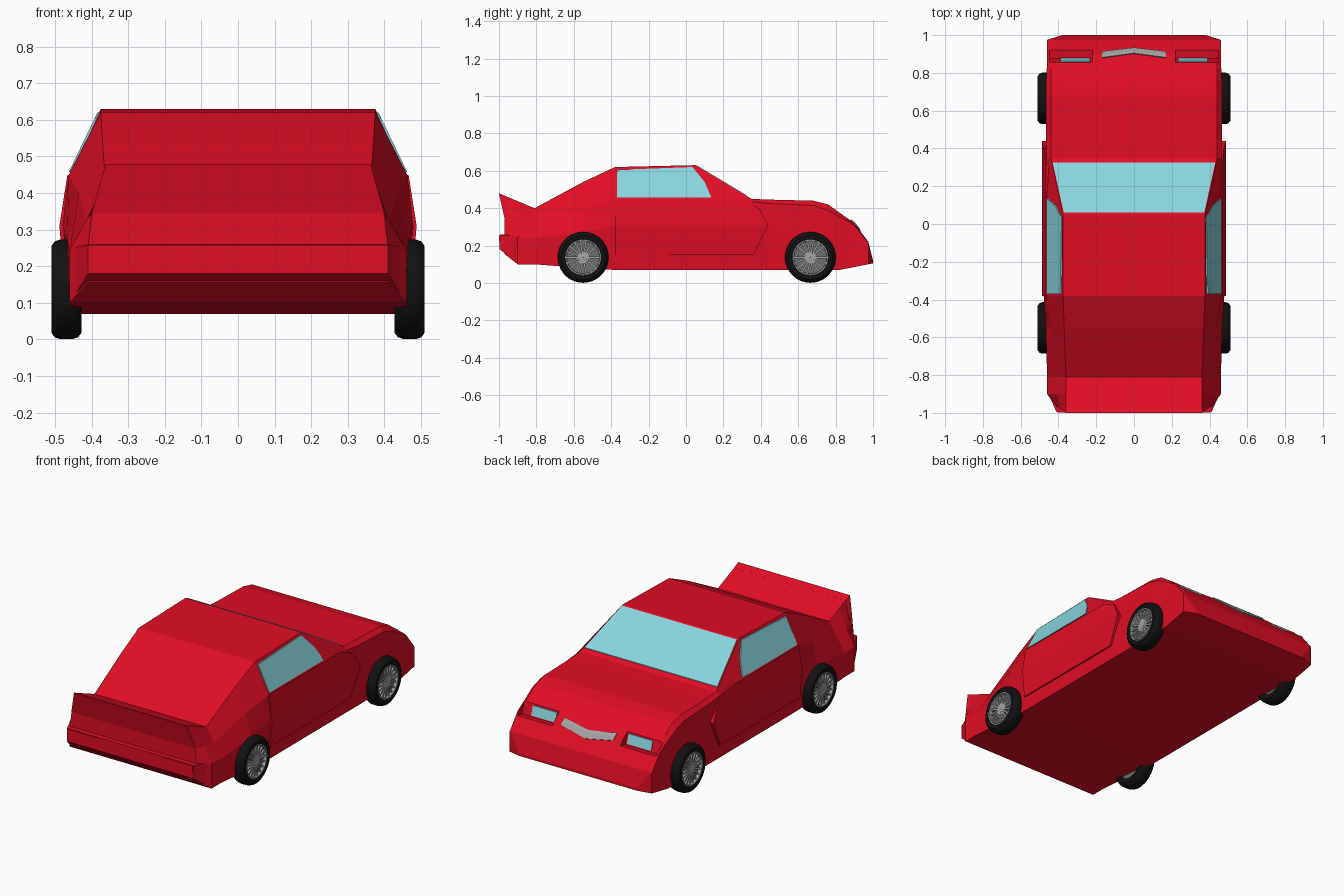
import bpy, bmesh, math
from mathutils import Matrix, Vector

if "Cube" in bpy.data.objects:
    bpy.data.objects.remove(bpy.data.objects["Cube"])


def material(name, rgb):
    m = bpy.data.materials.new(name)
    m.diffuse_color = (*rgb, 1)
    m.use_nodes = True
    m.node_tree.nodes["Principled BSDF"].inputs["Base Color"].default_value = m.diffuse_color
    return m


RED = material("red_paint", (0.75, 0.004, 0.018))
GLASS = material("pale_blue_glass", (0.25, 0.66, 0.72))
GREY = material("grey_trim", (0.37, 0.37, 0.37))
DARK = material("dark_grey_metal", (0.16, 0.16, 0.16))
BLACK = material("black_rubber", (0.006, 0.006, 0.006))


def finish(name, bm, mat):
    bmesh.ops.recalc_face_normals(bm, faces=bm.faces)
    me = bpy.data.meshes.new(name)
    bm.to_mesh(me)
    bm.free()
    me.materials.append(mat)
    ob = bpy.data.objects.new(name, me)
    bpy.context.collection.objects.link(ob)
    return ob


def hull(name, pts, mat):
    """Convex solid around the points."""
    bm = bmesh.new()
    for p in pts:
        bm.verts.new(p)
    res = bmesh.ops.convex_hull(bm, input=bm.verts)
    junk = [g for g in res["geom_interior"] if isinstance(g, bmesh.types.BMVert)]
    bmesh.ops.delete(bm, geom=junk, context='VERTS')
    bmesh.ops.dissolve_limit(bm, angle_limit=0.01, verts=bm.verts, edges=bm.edges)
    return finish(name, bm, mat)


def both(pts):
    return [(s * x, y, z) for s in (1, -1) for x, y, z in pts]


# Body: cross-sections (y, then half-width and height of bottom, waist, belt, top)
sections = [
    (1.00, .38, .105, .38, .11, .38, .115, .38, .12),
    (.975, .46, .10, .46, .13, .46, .215, .445, .22),
    (.90, .46, .085, .46, .20, .46, .31, .44, .32),
    (.82, .46, .07, .462, .24, .462, .355, .44, .377),
    (.76, .46, .07, .465, .27, .465, .39, .44, .42),
    (.68, .46, .07, .465, .29, .465, .415, .44, .44),
    (.44, .46, .07, .465, .31, .465, .425, .44, .446),
    (.35, .46, .07, .475, .31, .463, .435, .44, .45),
    (.05, .46, .07, .475, .31, .462, .45, .375, .63),
    (-.38, .46, .07, .478, .31, .462, .45, .375, .62),
    (-.55, .46, .08, .467, .27, .435, .40, .37, .54),
    (-.81, .46, .10, .46, .24, .41, .32, .36, .40),
    (-.90, .46, .10, .46, .245, .41, .335, .36, .438),
    (-.97, .41, .155, .41, .25, .40, .34, .36, .467),
]
bm = bmesh.new()
rings = []
for y, *v in sections:
    half = [(v[i], y, v[i + 1]) for i in range(0, 8, 2)]
    ring = half + [(-x, yy, z) for x, yy, z in reversed(half)]
    rings.append([bm.verts.new(p) for p in ring])
for a, b in zip(rings, rings[1:]):
    for i in range(8):
        j = (i + 1) % 8
        bm.faces.new((a[i], a[j], b[j], b[i]))
bm.faces.new(rings[0])
bm.faces.new(rings[-1])
body = finish("body", bm, RED)

# Tail lip, rear bumper
hull("tail_lip", both([(.36, -.96, .463), (.362, -1, .48), (.40, -.97, .345), (.40, -.95, .345)]), RED)
hull("rear_bumper", both([(.458, -.89, .10), (.41, -.996, .18), (.41, -.996, .258),
                          (.458, -.89, .25), (.40, -.90, .262)]), RED)

for s, side in ((1, "right"), (-1, "left")):
    # Door skin, widest at the waist
    outline = [(-.38, .45, .466), (.30, .445, .466), (.39, .40, .474), (.44, .31, .488),
               (.36, .15, .474), (-.38, .15, .474), (-.38, .31, .488)]
    hull(side + "_door", [(s * (x - d), y, z) for y, z, x in outline for d in (0, .025)], RED)

    # Side window on the leaning cabin wall
    outline = [(-.37, .458), (-.37, .605), (.035, .62), (.10, .54), (.135, .458)]
    hull(side + "_window", [(s * (.462 - .483 * (z - .45) + d), y, z)
                            for y, z in outline for d in (-.003, .004)], GLASS)

    # Headlight pocket cut in the nose and lens on its back wall
    outline = [(.84, .40), (.875, .285), (.93, .295), (.95, .40)]
    cutter = hull(side + "_pocket_cutter",
                  [(s * x, y, z) for y, z in outline for x in (.22, .448)], RED)
    cutter.hide_render = True
    cutter.hide_viewport = True
    cutter.display_type = 'WIRE'
    mod = body.modifiers.new(side + "_pocket", 'BOOLEAN')
    mod.operation = 'DIFFERENCE'
    mod.solver = 'EXACT'
    mod.object = cutter
    hull(side + "_headlight", [(s * x, y + d, z) for x in (.232, .388)
                               for y, z in ((.857, .345), (.873, .292)) for d in (0, .005)], GLASS)

    # Tail light plate
    hull(side + "_tail_light", [(s * x, y, z) for x in (.205, .405)
                                for y in (-.992, -.999) for z in (.222, .255)], RED)

# Windscreen plate on the slope between bonnet and roof
hull("windscreen", both([(.43, .325, .461 + d) for d in (0, .008)]
                        + [(.372, .06, .62 + d) for d in (0, .008)]), GLASS)


# Chevron grille lying on the nose
def nose_z(y):
    return .004 + (.42 - .714 * (y - .76) if y < .9 else .32 - 1.333 * (y - .9))


bm = bmesh.new()
cols = []
for x, top, low in ((-.17, .88, .912), (0, .903, .932), (.17, .88, .912)):
    mid = max(.9, top + .008)
    cols.append([bm.verts.new((x, y, nose_z(y))) for y in (top, mid, low)])
for a, b in zip(cols, cols[1:]):
    for i in range(2):
        bm.faces.new((a[i], b[i], b[i + 1], a[i + 1]))
grille = finish("grille", bm, GREY)
mod = grille.modifiers.new("thickness", 'SOLIDIFY')
mod.thickness = .006
mod.offset = 0


# Wheels: turned profiles of (radius, x), axle along x
def turned(name, profile, s, y, mat, n=36):
    bm = bmesh.new()
    verts = []
    for k in range(n):
        a = 2 * math.pi * k / n
        verts.append([bm.verts.new((s * x, y + r * math.cos(a), .137 + r * math.sin(a)))
                      for r, x in profile])
    for k in range(n):
        a, b = verts[k], verts[(k + 1) % n]
        for i in range(len(profile)):
            j = (i + 1) % len(profile)
            bm.faces.new((a[i], a[j], b[j], b[i]))
    ob = finish(name, bm, mat)
    bpy.context.view_layer.objects.active = ob
    bpy.ops.object.select_all(action='DESELECT')
    ob.select_set(True)
    bpy.ops.object.shade_smooth_by_angle(angle=math.radians(40))


for s, side in ((1, "right"), (-1, "left")):
    for y, end in ((.665, "front"), (-.55, "rear")):
        tag = f"{end}_{side}_"
        turned(tag + "tyre", [(.09, .43), (.118, .427), (.131, .437), (.136, .452), (.136, .486),
                              (.131, .501), (.118, .51), (.098, .508), (.092, .49)], s, y, BLACK)
        turned(tag + "dish", [(.002, .44), (.093, .44), (.093, .49), (.03, .484), (.002, .484)], s, y, DARK)
        turned(tag + "rim", [(.087, .487), (.096, .487), (.096, .508), (.089, .508)], s, y, GREY)
        turned(tag + "hub", [(.002, .48), (.024, .48), (.022, .502), (.002, .504)], s, y, GREY, 18)
        # Spokes
        bm = bmesh.new()
        for k in range(18):
            m = (Matrix.Translation((s * .495, y, .137)) @ Matrix.Rotation(k * math.pi / 9, 4, 'X')
                 @ Matrix.Translation((0, .055, 0)) @ Matrix.Diagonal((.012, .072, .010, 1)))
            bmesh.ops.create_cube(bm, size=1, matrix=m)
        finish(tag + "spokes", bm, GREY)
